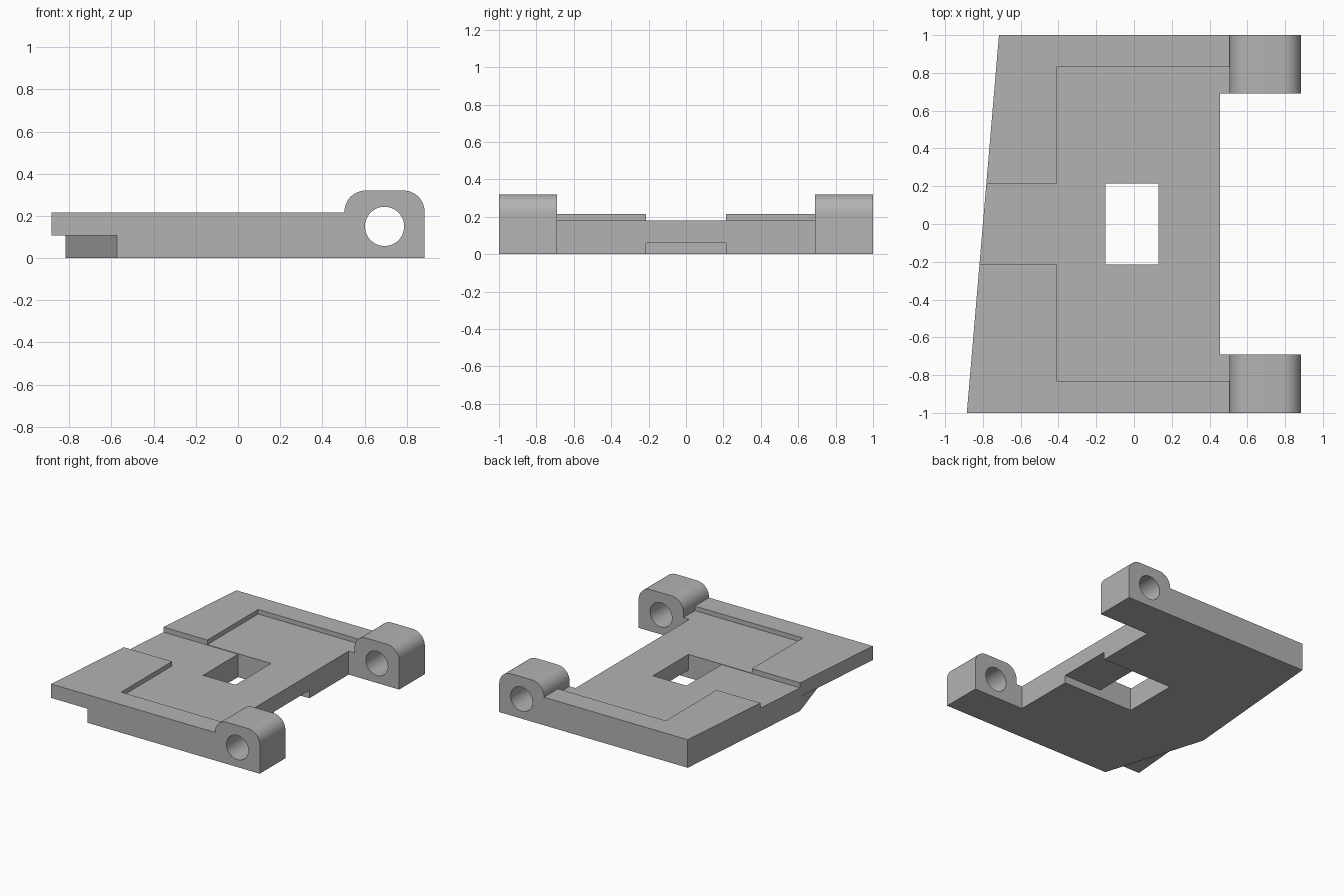
import bpy, bmesh, math
from mathutils import Vector

cube = bpy.data.objects.get("Cube")
if cube:
    bpy.data.objects.remove(cube, do_unlink=True)

grey = bpy.data.materials.new("plain_grey")
grey.use_nodes = True
GREY = (0.45, 0.45, 0.45, 1)
grey.diffuse_color = GREY
grey.node_tree.nodes["Principled BSDF"].inputs["Base Color"].default_value = GREY


def prism(name, points, depth):
    """Extrude a closed loop of 3D points along the depth vector."""
    bm = bmesh.new()
    face = bm.faces.new([bm.verts.new(p) for p in points])
    top = bmesh.ops.extrude_face_region(bm, geom=[face])["geom"]
    moved = [v for v in top if isinstance(v, bmesh.types.BMVert)]
    bmesh.ops.translate(bm, verts=moved, vec=Vector(depth))
    bmesh.ops.recalc_face_normals(bm, faces=bm.faces)
    mesh = bpy.data.meshes.new(name)
    bm.to_mesh(mesh)
    bm.free()
    mesh.materials.append(grey)
    obj = bpy.data.objects.new(name, mesh)
    bpy.context.collection.objects.link(obj)
    return obj


def slab(name, outline, z0, z1):
    return prism(name, [(x, y, z0) for x, y in outline], (0, 0, z1 - z0))


def box(name, x0, x1, y, z0, z1):
    return slab(name, [(x0, -y), (x1, -y), (x1, y), (x0, y)], z0, z1)


def activate(obj):
    bpy.ops.object.select_all(action='DESELECT')
    obj.select_set(True)
    bpy.context.view_layer.objects.active = obj


def cut(obj, cutter):
    cutter.hide_render = True
    mod = obj.modifiers.new("cut", 'BOOLEAN')
    mod.operation = 'DIFFERENCE'
    mod.solver = 'EXACT'
    mod.object = cutter
    activate(obj)
    bpy.ops.object.modifier_apply(modifier=mod.name)
    bpy.data.objects.remove(cutter, do_unlink=True)


def arc(cx, cz, r, start, end, steps):
    angles = [math.radians(start + (end - start) * i / steps) for i in range(steps + 1)]
    return [(cx + r * math.cos(a), cz + r * math.sin(a)) for a in angles]


TOP, FLOOR = 0.215, 0.18
ARM_X, LUG_X, END_X, LUG_Y = 0.455, 0.505, 0.885, 0.69
SLOT_Y = 0.215

# Plate with a slanted edge and short stubs leading to the lugs
plate = slab("plate", [(-0.885, -1), (LUG_X, -1), (LUG_X, -LUG_Y), (ARM_X, -LUG_Y),
                       (ARM_X, LUG_Y), (LUG_X, LUG_Y), (LUG_X, 1), (-0.715, 1)], 0, TOP)

# Wide shallow recess, channel to the slanted edge, through window, underside notch
cut(plate, box("recess_cutter", -0.41, 0.7, 0.83, FLOOR, 0.4))
cut(plate, box("channel_cutter", -1.2, 0, SLOT_Y, FLOOR - 0.004, 0.4))
cut(plate, box("window_cutter", -0.15, 0.13, SLOT_Y, -0.2, 0.4))
cut(plate, box("notch_cutter", 0, 0.7, SLOT_Y, -0.2, 0.06))

# Triangular relief under the slanted edge
a, b = Vector((-0.575, -1)), Vector((-0.818, -0.215))
d = b - a
cut(plate, slab("relief_cutter", [a - d, b + d, (-2, 1), (-2, -2)], -0.2, 0.108))

# Hinge lugs with rounded tops and a pin hole
R, LUG_TOP = 0.1, 0.32
profile = [(LUG_X, 0), (END_X, 0)]
profile += arc(END_X - R, LUG_TOP - R, R, 0, 90, 12)
profile += arc(LUG_X + R, LUG_TOP - R, R, 90, 180, 12)
for name, y in (("front_hinge_lug", -1), ("back_hinge_lug", LUG_Y)):
    lug = prism(name, [(x, y, z) for x, z in profile], (0, 1 - LUG_Y, 0))
    hole = arc(0.695, 0.15, 0.093, 0, 360, 48)[:-1]
    cut(lug, prism("pin_cutter", [(x, y - 0.1, z) for x, z in hole], (0, 0.6, 0)))
    activate(lug)
    bpy.ops.object.shade_smooth_by_angle(angle=math.radians(30))
